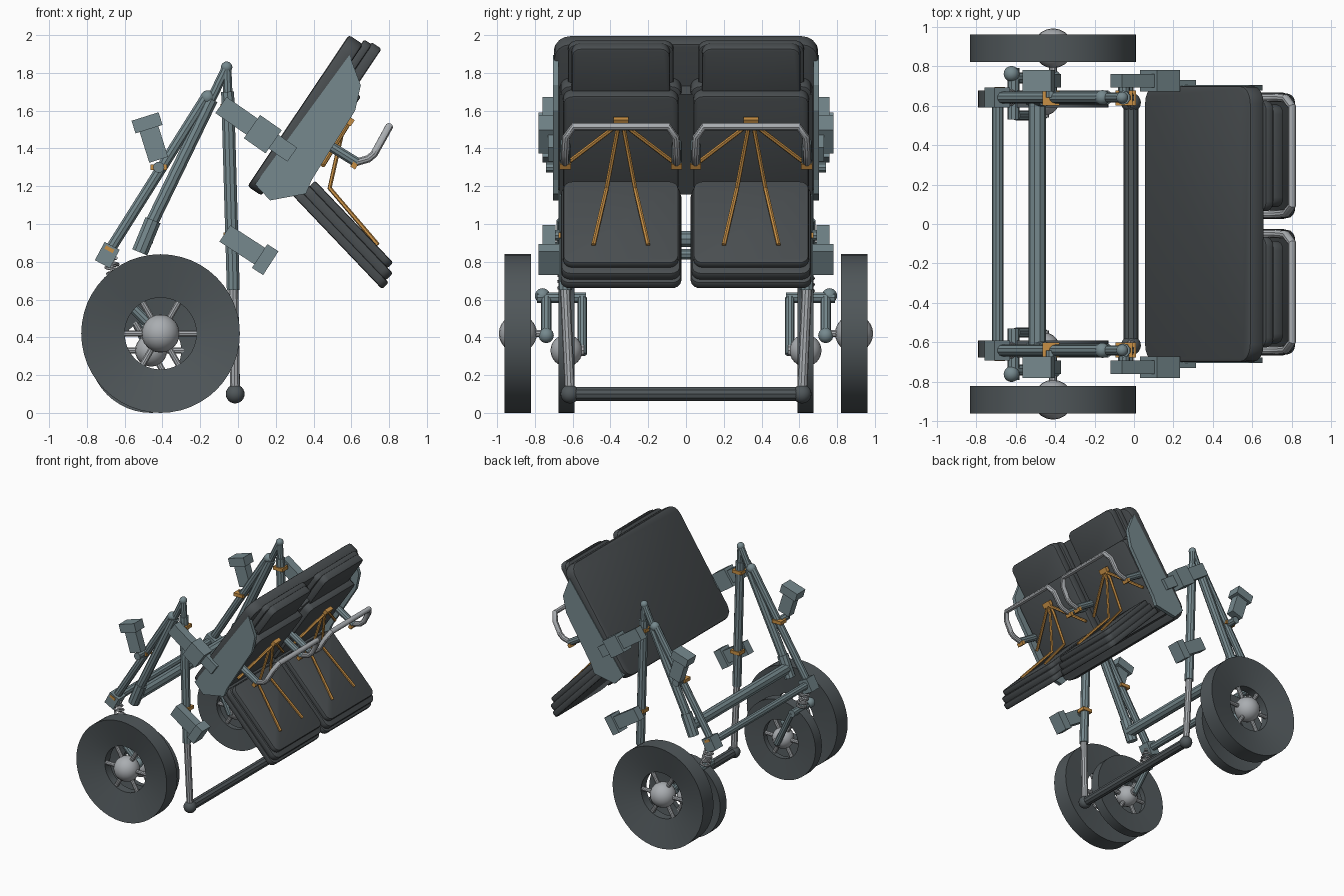
import bpy, bmesh, math
from mathutils import Vector, Matrix

if "Cube" in bpy.data.objects:
    bpy.data.objects.remove(bpy.data.objects["Cube"], do_unlink=True)


def material(name, rgb):
    m = bpy.data.materials.new(name)
    m.use_nodes = True
    m.diffuse_color = (*rgb, 1)
    m.node_tree.nodes["Principled BSDF"].inputs["Base Color"].default_value = (*rgb, 1)
    return m


RUBBER = material("dark rubber", (.08, .095, .102))
PAD = material("dark cushion", (.068, .077, .082))
FRAME = material("blue grey metal", (.18, .25, .27))
STEEL = material("light steel", (.40, .42, .44))
STRAP = material("orange strap", (.58, .28, .06))


def add(name, bm, mat, smooth=True):
    bmesh.ops.recalc_face_normals(bm, faces=bm.faces)
    me = bpy.data.meshes.new(name)
    bm.to_mesh(me)
    bm.free()
    finish(name, me, mat, smooth)


def finish(name, me, mat, smooth):
    me.materials.clear()
    me.materials.append(mat)
    ob = bpy.data.objects.new(name, me)
    bpy.context.collection.objects.link(ob)
    if smooth:
        bpy.ops.object.select_all(action='DESELECT')
        ob.select_set(True)
        bpy.context.view_layer.objects.active = ob
        bpy.ops.object.shade_smooth_by_angle(angle=math.radians(35))


def tube(name, pts, r, mat, res=3):
    cu = bpy.data.curves.new(name, 'CURVE')
    cu.dimensions = '3D'
    cu.bevel_depth, cu.bevel_resolution, cu.use_fill_caps = r, res, True
    sp = cu.splines.new('POLY')
    sp.points.add(len(pts) - 1)
    for p, co in zip(sp.points, pts):
        p.co = (*co, 1)
    ob = bpy.data.objects.new(name, cu)
    bpy.context.collection.objects.link(ob)
    me = bpy.data.meshes.new_from_object(ob.evaluated_get(bpy.context.evaluated_depsgraph_get()))
    bpy.data.objects.remove(ob, do_unlink=True)
    finish(name, me, mat, True)


def ball(name, co, r, mat):
    bm = bmesh.new()
    bmesh.ops.create_uvsphere(bm, u_segments=20, v_segments=12, radius=r,
                              matrix=Matrix.Translation(co))
    add(name, bm, mat)


def slab(name, origin, d, n, s, y, t, mat, corner=0, edge=0):
    """Box spanning s along d, y across and t along n, in a tilted side-plane frame."""
    bm = bmesh.new()
    bmesh.ops.create_cube(bm, size=1)
    size = Vector((s[1] - s[0], abs(y[1] - y[0]), t[1] - t[0]))
    bmesh.ops.scale(bm, vec=size, verts=bm.verts)
    if corner:
        up = [e for e in bm.edges if abs(e.verts[0].co.z - e.verts[1].co.z) > 1e-4]
        bmesh.ops.bevel(bm, geom=up, offset=corner, segments=4, profile=.5, affect='EDGES')
    if edge:
        rim = [e for e in bm.edges if abs(e.verts[0].co.z - e.verts[1].co.z) < 1e-4]
        bmesh.ops.bevel(bm, geom=rim, offset=edge, segments=2, profile=.5, affect='EDGES')
    for v in bm.verts:
        a, c = v.co.x + sum(s) / 2, v.co.z + sum(t) / 2
        v.co = (origin[0] + a * d[0] + c * n[0], v.co.y + sum(y) / 2,
                origin[1] + a * d[1] + c * n[1])
    add(name, bm, mat, bool(corner))


def wheel(name, cx, cz, r, hole, y_in, y_out, dish, side):
    """Dished tyre with an open centre, ball hub and spokes."""
    prof = [(r, y_out), (r, y_in), (hole, y_in + dish * .4), (hole, y_out - dish)]
    bm = bmesh.new()
    N = 48
    rings = [[bm.verts.new((cx + q * math.cos(k * math.tau / N), side * y,
                            cz + q * math.sin(k * math.tau / N))) for k in range(N)]
             for q, y in prof]
    for i, ring in enumerate(rings):
        nxt = rings[(i + 1) % len(rings)]
        for k in range(N):
            m = (k + 1) % N
            bm.faces.new((ring[k], ring[m], nxt[m], nxt[k]))
    add(name + "_tyre", bm, RUBBER)
    mid = side * (y_in + y_out) / 2
    ball(name + "_hub", (cx, mid, cz), hole * .53, STEEL)
    for k in range(6):
        a = k * math.tau / 6
        tube(name + "_spoke", [(cx, mid, cz), (cx + hole * 1.08 * math.cos(a), mid,
                                               cz + hole * 1.08 * math.sin(a))], .017, STEEL)


def clamp(name, origin, d, side, body, flange):
    n = (-d[1], d[0])
    span = lambda a, b: sorted((side * a, side * b))
    slab(name + "_body", origin, d, n, body, span(.69, .76), (-.052, .052), FRAME)
    slab(name + "_flange", origin, d, n, flange, span(.67, .78), (-.075, .075), FRAME)


for side, tag in ((1, "left"), (-1, "right")):
    Y = .64 * side
    # Wheels
    wheel(tag + "_outer_wheel", -.41, .42, .42, .19, .82, .96, .05, side)
    wheel(tag + "_inner_wheel", -.46, .33, .33, .16, .59, .675, .03, side)
    tube(tag + "_axle", [(-.41, .72 * side, .42), (-.41, .9 * side, .42)], .02, STEEL)
    tube(tag + "_inner_axle", [(-.46, .54 * side, .33), (-.46, Y, .33)], .03, STEEL)

    # Suspension arms, pin and coil spring
    tube(tag + "_outer_arm", [(-.62, .74 * side, .62), (-.41, .74 * side, .41)], .028, FRAME)
    tube(tag + "_inner_arm", [(-.6, .55 * side, .61), (-.46, .55 * side, .31)], .025, FRAME)
    tube(tag + "_arm_pin", [(-.61, .53 * side, .61), (-.61, .79 * side, .61)], .03, FRAME)
    ball(tag + "_arm_joint", (-.62, .76 * side, .62), .04, FRAME)
    ball(tag + "_axle_joint", (-.41, .74 * side, .41), .04, FRAME)
    coil = [(-.68 + .06 * k / 60 + .035 * math.cos(k * .63),
             Y + .035 * math.sin(k * .63), .82 - .2 * k / 60) for k in range(61)]
    tube(tag + "_spring", coil, .009, STEEL, 1)

    # Leg frame
    tube(tag + "_front_strut_top", [(-.06, Y, 1.83), (-.05, Y, 1.6)], .026, FRAME)
    tube(tag + "_front_strut", [(-.055, Y, 1.7), (-.025, Y, .65)], .036, FRAME)
    tube(tag + "_front_rod", [(-.025, Y, .67), (-.015, Y * .96, .1)], .027, STEEL)
    ball(tag + "_foot_ball", (-.015, Y * .96, .1), .05, RUBBER)
    tube(tag + "_rear_strut_top", [(-.06, Y, 1.83), (-.19, Y, 1.56)], .026, FRAME)
    tube(tag + "_rear_strut", [(-.14, Y, 1.66), (-.47, Y, .98)], .036, FRAME)
    tube(tag + "_rear_strut_end", [(-.45, Y, 1.02), (-.52, Y, .85)], .045, FRAME)
    tube(tag + "_back_strut", [(-.17, Y, 1.67), (-.68, Y, .86)], .03, FRAME)
    ball(tag + "_apex_joint", (-.06, Y, 1.83), .03, FRAME)
    ball(tag + "_strut_joint", (-.16, Y, 1.67), .038, FRAME)
    slab(tag + "_back_socket", (-.69, .84), (.88, -.47), (.47, .88), (-.045, .045),
         sorted((.59 * side, .69 * side)), (-.06, .05), FRAME)
    slab(tag + "_socket_clip", (-.69, .86), (.88, -.47), (.47, .88), (-.02, .03),
         sorted((.685 * side, .695 * side)), (0, .02), STRAP)

    # Clamps on the struts, each with a pin and an orange collar
    clamp(tag + "_rear_clamp", (-.42, 1.34), (-.3, .954), side, (0, .19), (.17, .24))
    clamp(tag + "_lower_clamp", (-.07, .95), (.84, -.543), side, (0, .22), (.22, .29))
    clamp(tag + "_seat_clamp", (-.09, 1.63), (.82, -.572), side, (0, .3), (.2, .34))
    slab(tag + "_seat_link", (-.09, 1.63), (.82, -.572), (.572, .82), (.3, .46),
         sorted((.68 * side, .73 * side)), (-.045, .045), FRAME)
    for x, z in ((-.42, 1.3), (-.033, .94), (-.05, 1.62)):
        tube(tag + "_clamp_pin", [(x, Y, z), (x, .74 * side, z)], .03, FRAME)
        slab(tag + "_collar", (x, z), (1, 0), (0, 1), (-.043, .043),
             sorted((.6 * side, .675 * side)), (-.014, .014), STRAP)

    # Seat side plate
    outline = [(.59, 1.895), (.65, 1.735), (.62, 1.6), (.39, 1.233),
               (.36, 1.16), (.17, 1.125), (.09, 1.21)]
    bm = bmesh.new()
    face = bm.faces.new([bm.verts.new((x, .675 * side, z)) for x, z in outline])
    ext = bmesh.ops.extrude_face_region(bm, geom=[face])
    bmesh.ops.translate(bm, vec=(0, .03 * side, 0),
                        verts=[v for v in ext["geom"] if isinstance(v, bmesh.types.BMVert)])
    add(tag + "_seat_side_plate", bm, FRAME, False)

# Cross tubes joining the two leg frames
tube("foot_crossbar", [(-.015, -.62, .1), (-.015, .62, .1)], .038, RUBBER)
tube("rear_cross_tube", [(-.49, -.64, .92), (-.49, .64, .92)], .045, FRAME)
tube("back_cross_tube", [(-.69, -.64, .84), (-.69, .64, .84)], .03, FRAME)

# Shared seat back shell
O, D, N = (.05, 1.2), (.557, .83), (.83, -.557)
slab("seat_back_shell", O, D, N, (0, .965), (-.7, .7), (0, .09), PAD, .09, .015)
slab("seat_core", O, D, N, (.06, .7), (-.67, .67), (.08, .17), PAD)

# Two identical seats
P, U, M = (.30, 1.14), (.69, -.724), (.724, .69)
for c, tag in ((.345, "left"), (-.345, "right")):
    span = lambda w: (c - w, c + w)
    for s, w, t in (((.62, .99), .28, (.08, .13)), ((.64, 1.0), .26, (.12, .185))):
        slab(tag + "_headrest", O, D, N, s, span(w), t, PAD, .05, .012)
    for s, w, t in (((.08, .75), .32, (.08, .17)), ((.1, .73), .305, (.16, .235))):
        slab(tag + "_backrest", O, D, N, s, span(w), t, PAD, .05, .012)
    for s, w, t in (((-.02, .67), .32, (0, .05)), ((0, .65), .315, (.045, .1)),
                    ((.01, .61), .305, (.095, .14))):
        slab(tag + "_seat_pan", P, U, M, s, span(w), t, PAD, .05, .012)
    # Straps
    slab(tag + "_strap_buckle", (.6, 1.55), D, N, (-.03, .01), span(.04), (-.015, .015), STRAP)
    for k in (-1, 1):
        tube(tag + "_lap_strap", [(.585, c + .01 * k, 1.54), (.55, c + .02 * k, 1.48),
                                  (.485, c + .075 * k, 1.19), (.74, c + .145 * k, .89)],
             .012, STRAP, 1)
        tube(tag + "_side_strap", [(.585, c + .01 * k, 1.53), (.45, c + .3 * k, 1.31)],
             .012, STRAP, 1)
        # Armrest stub carrying the bar
        tube(tag + "_bar_arm", [(.46, c + .295 * k, 1.43), (.63, c + .295 * k, 1.325)],
             .028, FRAME)
        slab(tag + "_bar_clip", (.61, 1.33), (.85, -.53), (.53, .85), (0, .03),
             (c + .295 * k - .03, c + .295 * k + .03), (-.03, .0), STRAP)
    half = [(.62, .295, 1.325), (.69, .295, 1.345), (.72, .295, 1.37),
            (.77, .29, 1.46), (.80, .25, 1.515)]
    bar = [(x, c - y, z) for x, y, z in half] + [(x, c + y, z) for x, y, z in reversed(half)]
    tube(tag + "_safety_bar", bar, .021, STEEL)
